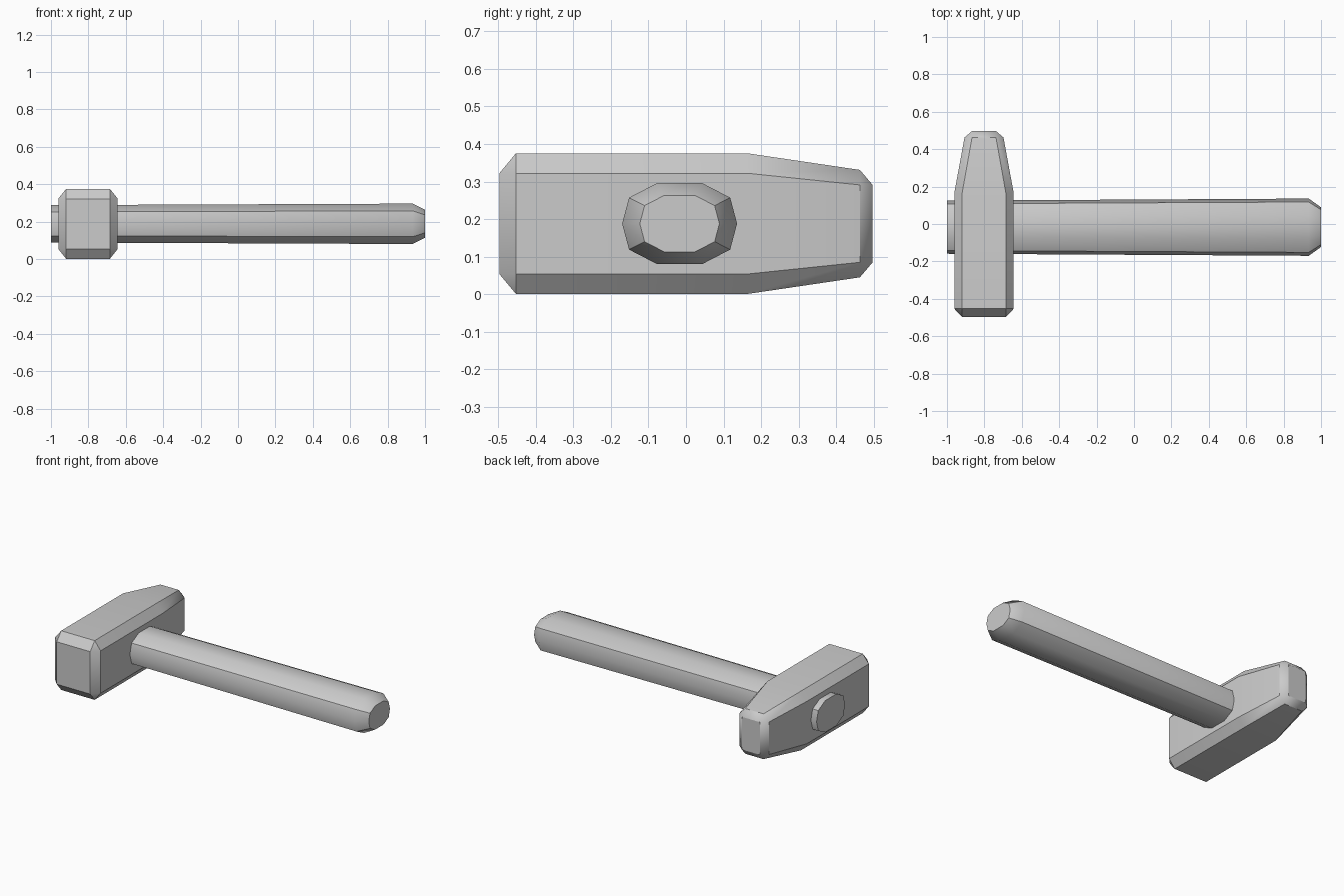
import bpy, bmesh
from math import radians

cube = bpy.data.objects.get("Cube")
if cube:
    bpy.data.objects.remove(cube, do_unlink=True)

grey = bpy.data.materials.new("plain_grey")
grey.use_nodes = True
colour = (0.6, 0.6, 0.6, 1)
grey.diffuse_color = colour
grey.node_tree.nodes["Principled BSDF"].inputs["Base Color"].default_value = colour


def loft(name, rings):
    """Skin equal-length rings of points and cap both ends."""
    bm = bmesh.new()
    loops = [[bm.verts.new(p) for p in ring] for ring in rings]
    n = len(loops[0])
    for a, b in zip(loops, loops[1:]):
        for i in range(n):
            j = (i + 1) % n
            bm.faces.new((a[i], a[j], b[j], b[i]))
    bm.faces.new(loops[0])
    bm.faces.new(loops[-1])
    bmesh.ops.remove_doubles(bm, verts=bm.verts, dist=0.0005)
    bmesh.ops.recalc_face_normals(bm, faces=bm.faces)
    mesh = bpy.data.meshes.new(name)
    bm.to_mesh(mesh)
    bm.free()
    obj = bpy.data.objects.new(name, mesh)
    bpy.context.collection.objects.link(obj)
    mesh.materials.append(grey)
    bpy.ops.object.select_all(action="DESELECT")
    obj.select_set(True)
    bpy.context.view_layer.objects.active = obj
    bpy.ops.object.shade_smooth_by_angle(angle=radians(36))
    return obj


HEAD_X, MID_Z = -0.802, 0.188


def head_ring(y, outer, inner):
    """Rectangle with cut corners; equal outer and inner gives a plain one."""
    (ox, oz), (ix, iz) = outer, inner
    quarter = [(ox, iz), (ix, oz)]
    pts = quarter + [(-x, z) for x, z in reversed(quarter)]
    pts += [(-x, -z) for x, z in pts]
    return [(HEAD_X + x, y, MID_Z + z) for x, z in pts]


# Hammer head: square striking face at the front, taper towards the back
body, flat = (0.159, 0.187), (0.117, 0.134)
loft("hammer_head", [
    head_ring(-0.497, flat, flat),
    head_ring(-0.453, body, flat),
    head_ring(0.165, body, flat),
    head_ring(0.463, (0.104, 0.143), (0.064, 0.103)),
    head_ring(0.497, (0.064, 0.103), (0.064, 0.103)),
])


def handle_ring(x, ry, rz):
    """Ten-sided oval."""
    quarter = [(1, 0), (0.88, 0.64), (0.39, 1)]
    half = quarter + [(-y, z) for y, z in reversed(quarter)]
    pts = half + [(-y, -z) for y, z in half[1:-1]]
    return [(x, -0.017 + ry * y, MID_Z + rz * z) for y, z in pts]


# Handle: slight flare, with a tapered free end
loft("handle", [
    handle_ring(-1.0, 0.142, 0.100),
    handle_ring(0.934, 0.153, 0.108),
    handle_ring(1.0, 0.106, 0.075),
])
